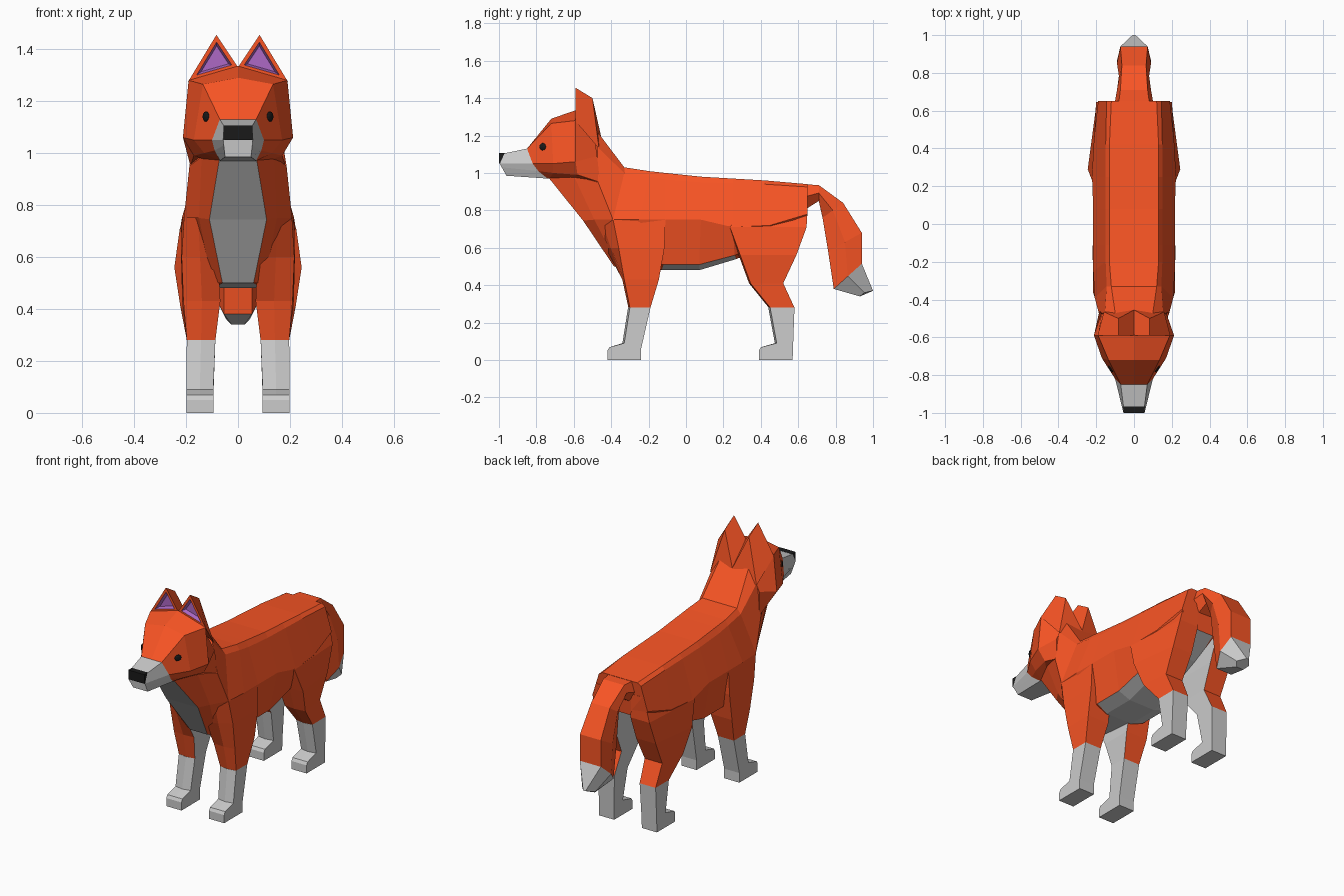
import bpy, bmesh
from mathutils import Matrix

if "Cube" in bpy.data.objects:
    bpy.data.objects.remove(bpy.data.objects["Cube"])


def material(name, rgb):
    m = bpy.data.materials.new(name)
    m.diffuse_color = (*rgb, 1)
    m.use_nodes = True
    m.node_tree.nodes["Principled BSDF"].inputs["Base Color"].default_value = m.diffuse_color
    return m


ORANGE = material("orange_fur", (0.95, 0.09, 0.018))
GREY = material("pale_fur", (0.8, 0.8, 0.8))
BLACK = material("black", (0.01, 0.01, 0.01))
PURPLE = material("inner_ear", (0.42, 0.14, 0.56))


def finish(name, bm, mats):
    mesh = bpy.data.meshes.new(name)
    bmesh.ops.recalc_face_normals(bm, faces=bm.faces)
    bm.to_mesh(mesh)
    bm.free()
    for m in mats:
        mesh.materials.append(m)
    ob = bpy.data.objects.new(name, mesh)
    bpy.context.collection.objects.link(ob)
    return ob


def loft_mesh(rings, colour=lambda i, j: 0, cap=(0, 0)):
    """Skin closed rings of points; colour(i, j) gives each quad's slot."""
    bm = bmesh.new()
    vs = [[bm.verts.new(p) for p in r] for r in rings]
    n = len(rings[0])
    for i in range(len(rings) - 1):
        for j in range(n):
            k = (j + 1) % n
            f = bm.faces.new((vs[i][j], vs[i][k], vs[i + 1][k], vs[i + 1][j]))
            f.material_index = colour(i, j)
    for ring, slot in ((vs[0], cap[0]), (vs[-1], cap[1])):
        bm.faces.new(ring).material_index = slot
    bmesh.ops.recalc_face_normals(bm, faces=bm.faces)
    return bm


def loft(name, rings, mats, colour=lambda i, j: 0, cap=(0, 0)):
    return finish(name, loft_mesh(rings, colour, cap), mats)


def mirrored(half):
    """Complete a half cross-section across x = 0."""
    return half + [(-x, y, z) for x, y, z in reversed(half) if x > 0]


# Torso with neck: top edge, upper side, side, lower side, belly edge
torso = [
    [(.10, -.47, 1.215), (.155, -.475, 1.14), (.187, -.47, .95), (.14, -.60, .985), (.072, -.735, .975)],
    [(.12, -.33, 1.03), (.145, -.33, 1.0), (.208, -.39, .75), (.15, -.49, .75), (.11, -.55, .745)],
    [(.13, -.2, 1.01), (.15, -.2, .98), (.216, -.25, .75), (.10, -.36, .50), (.06, -.385, .50)],
    [(.13, -.11, 1.0), (.15, -.11, .965), (.216, -.11, .75), (.17, -.12, .51), (.09, -.13, .48)],
    [(.13, .08, .98), (.15, .08, .95), (.216, .08, .75), (.17, .07, .51), (.09, .07, .48)],
    [(.13, .25, .97), (.15, .25, .945), (.222, .25, .71), (.17, .26, .56), (.09, .27, .54)],
    [(.13, .42, .96), (.15, .42, .94), (.212, .45, .72), (.15, .45, .63), (.08, .45, .62)],
    [(.12, .65, .94), (.145, .65, .925), (.19, .65, .78), (.14, .64, .72), (.06, .62, .71)],
]
loft("torso", [mirrored(r) for r in torso], [ORANGE, GREY],
     lambda i, j: int(j == 4 or (j in (3, 5) and i in (3, 4))))

# Head: crown, brow edge, cheek, jaw side, jaw underside
head = [
    [(0, -.49, 1.20), (.11, -.49, 1.20), (.172, -.475, 1.09), (.183, -.46, .95), (.08, -.50, .95)],
    [(0, -.59, 1.335), (.19, -.59, 1.28), (.212, -.59, 1.06), (.17, -.58, .99), (.08, -.66, .96)],
    [(0, -.72, 1.29), (.135, -.72, 1.265), (.17, -.71, 1.05), (.13, -.71, 1.0), (.07, -.73, .97)],
    [(0, -.85, 1.13), (.07, -.85, 1.13), (.10, -.82, 1.05), (.09, -.79, 1.01), (.07, -.74, .97)],
    [(0, -.97, 1.105), (.055, -.97, 1.105), (.057, -.995, 1.05), (.055, -.985, 1.03), (.05, -.96, .985)],
]
loft("head", [mirrored(r) for r in head], [ORANGE, GREY],
     lambda i, j: int(i == 3 or (j == 4 and i > 0)), (0, 1))

# Nose
nose = [[(.055, y, 1.107), (.055, y, 1.05)] for y in (-1.0, -.965)]
loft("nose", [mirrored(r) for r in nose], [BLACK])

# Tail: (back y, z), (front y, z), half width
tail = []
for (by, bz), (fy, fz), w in [
    ((.62, .94), (.63, .80), .105), ((.71, .935), (.71, .85), .09),
    ((.84, .84), (.73, .76), .08), ((.94, .68), (.76, .58), .09),
    ((.94, .515), (.79, .38), .09),
]:
    tail.append(mirrored([(w * .8, by, bz), (w, (by + fy) / 2, (bz + fz) / 2), (w * .6, fy, fz)]))
tail.append(mirrored([(.008, 1.0, .37), (.045, .955, .36), (.025, .93, .34)]))
loft("tail", tail, [ORANGE, GREY], lambda i, j: int(i == 4), (0, 1))

# Upper legs: (z, inner front y, outer front y, back y, inner x, outer front x, outer back x)
# Lower legs: side profile (y, z)
legs = {
    "front": (
        [(.75, -.50, -.39, -.11, .10, .208, .216), (.60, -.43, -.36, -.115, .075, .217, .219),
         (.43, -.335, -.33, -.145, .068, .21, .215), (.28, -.30, -.30, -.19, .087, .197, .197)],
        [(-.30, .28), (-.33, .09), (-.41, .068), (-.42, .05), (-.42, 0), (-.24, 0), (-.24, .06), (-.19, .28)]),
    "hind": (
        [(.86, .32, .34, .65, .08, .16, .165), (.71, .235, .235, .645, .07, .224, .20),
         (.56, .29, .29, .59, .07, .245, .205), (.41, .345, .345, .52, .08, .222, .20),
         (.28, .45, .45, .58, .087, .197, .197)],
        [(.45, .28), (.485, .09), (.40, .068), (.39, .05), (.39, 0), (.57, 0), (.572, .06), (.58, .28)]),
}
for s, side in ((1, "left"), (-1, "right")):
    for place, (upper, lower) in legs.items():
        rings = []
        for z, yi, yo, yb, x0, x1, x2 in upper:
            rings.append([(s * x, y, z) for x, y in
                          ((x0, yi), ((x0 + x1) / 2, (yi + yo) / 2 - .008), (x1, yo),
                           (x2, yb), ((x0 + x2) / 2, yb), (x0, yb))])
        loft(f"{place}_upper_leg_{side}", rings, [ORANGE, GREY], lambda i, j: int(j == 5))

        # paw and shin, with a slight ridge down the middle of the front
        rings = []
        for k, dy in ((0, 0), (.5, -.01), (1, 0)):
            rings.append([(s * ((.095 if z < .2 else .087) + k * (.104 if z < .2 else .11)),
                           y + (dy if n < 2 else 0), z)
                          for n, (y, z) in enumerate(lower)])
        loft(f"{place}_lower_leg_{side}", rings, [GREY])

    # Ear: triangular prism leaning back, with a recessed purple front
    front = [(0, -.59, 1.33), (s * .192, -.59, 1.275), (s * .083, -.59, 1.455)]
    back = [(0, -.455, 1.20), (s * .160, -.465, 1.13), (s * .083, -.50, 1.40)]
    bm = loft_mesh([front, back])
    face = min(bm.faces, key=lambda f: f.calc_center_median().y)
    bmesh.ops.inset_individual(bm, faces=[face], thickness=.015, use_even_offset=True)
    face.material_index = 1
    rim = bmesh.ops.inset_individual(bm, faces=[face], thickness=.008, depth=-.025,
                                     use_even_offset=True)
    for f in rim["faces"]:
        f.material_index = 1
    finish(f"ear_{side}", bm, [ORANGE, PURPLE])

    # Eye: small flattened bead lying on the slanted face
    bm = bmesh.new()
    bmesh.ops.create_uvsphere(bm, u_segments=10, v_segments=6, radius=.021)
    bmesh.ops.scale(bm, vec=(.4, 1, .95), verts=bm.verts)
    bmesh.ops.rotate(bm, matrix=Matrix.Rotation(-s * .6, 3, 'Z'), verts=bm.verts)
    bmesh.ops.translate(bm, vec=(s * .123, -.766, 1.14), verts=bm.verts)
    finish(f"eye_{side}", bm, [BLACK])
